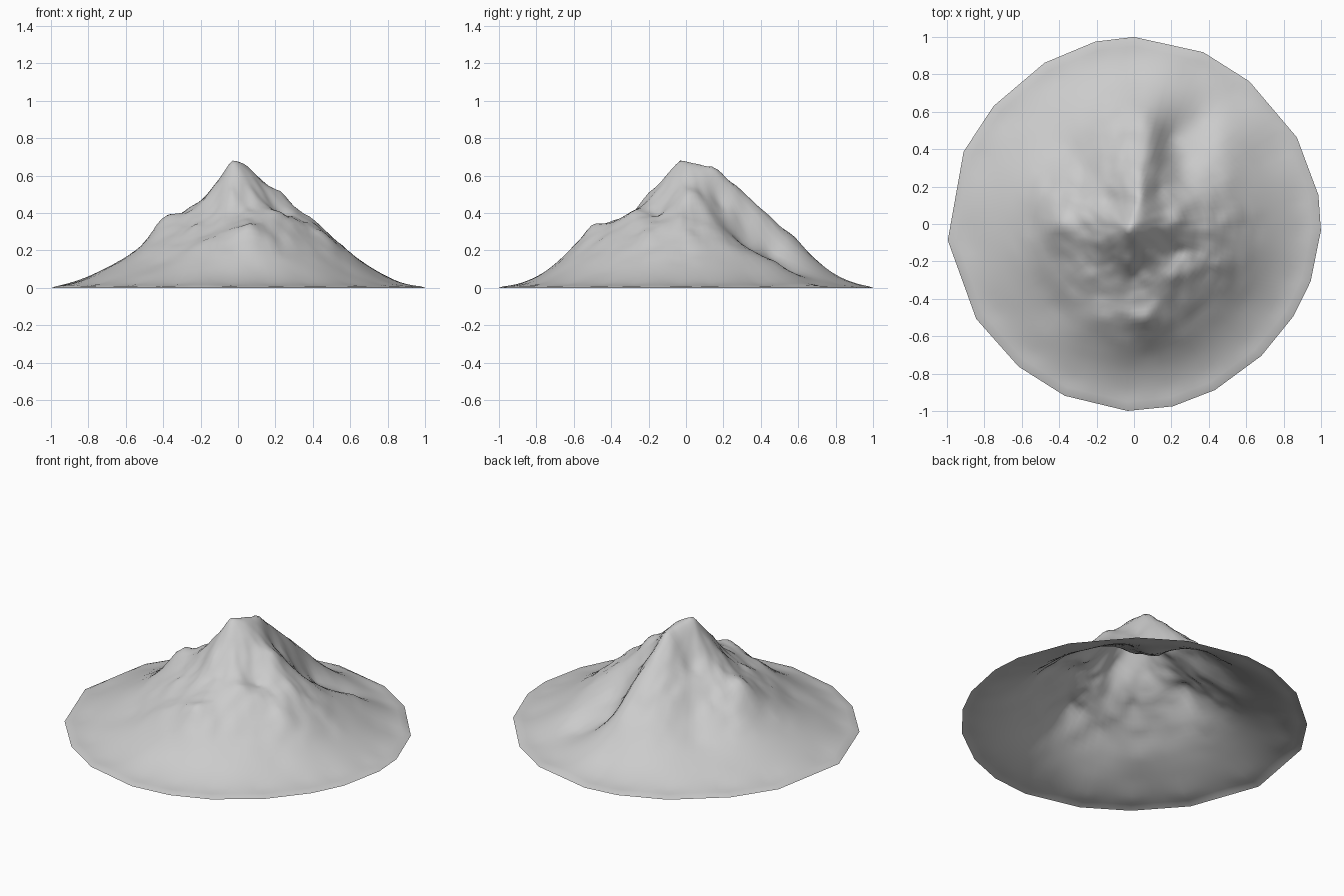
import bpy, bmesh, math
from mathutils import Vector, noise

old = bpy.data.objects.get("Cube")
if old:
    bpy.data.objects.remove(old, do_unlink=True)

# Crest and gully lines that shape the mountain, as x, y, height
PEAK = (-.03, -.03, .68)
LINES = {
    "north_ridge": [PEAK, (.03, .15, .64), (.05, .25, .55), (.08, .46, .36), (.08, .7, .15)],
    "north_gully": [(.13, .18, .47), (.2, .46, .17)],
    "northeast_valley": [(.25, .3, .24), (.36, .55, .08)],
    "east_ridge": [PEAK, (.22, .02, .52), (.38, .02, .36), (.48, 0, .3), (.58, 0, .2)],
    "northeast_buttress": [(.3, .04, .43), (.43, .32, .21), (.46, .48, .14)],
    "west_ridge": [PEAK, (-.18, 0, .48), (-.3, .03, .4), (-.4, 0, .38), (-.52, 0, .22)],
    "west_shelf": [(-.28, -.1, .38), (-.46, -.24, .21)],
    "northwest_face": [(-.1, .12, .5), (-.35, .4, .17)],
    "southwest_face": [(-.12, -.2, .42), (-.42, -.45, .13)],
    "south_cliff": [PEAK, (-.03, -.2, .5), (0, -.28, .4)],
    "cliff_foot": [(.1, -.14, .5), (.24, -.15, .39)],
    "south_shelf": [(.44, -.22, .3), (.2, -.27, .41), (.1, -.36, .37), (.06, -.5, .33),
                    (.08, -.7, .12)],
    "southeast_crest": [(.38, -.28, .29), (.58, -.43, .09)],
    "shelf_edge": [(-.16, -.52, .24), (.07, -.46, .34), (.3, -.46, .23)],
}

# Compass angles of the corners around the base outline
RIM_ANGLES = [9, 28, 51, 68, 90, 102, 119, 140, 157, 185,
              211, 231, 248, 268, 282, 296, 314, 330, 342, 358]


def rim_corner(degrees):
    a = math.radians(degrees)
    radius = .98 + .02 * math.cos(2 * a) ** 2
    return Vector((radius * math.cos(a), radius * math.sin(a), 0))


rim = [rim_corner(a) for a in RIM_ANGLES]


def gather_samples():
    """Ridge points, the midpoints between them, and rings on the lower skirt."""
    samples = {}

    def add(p):
        samples[(round(p.x, 3), round(p.y, 3))] = p.z

    for line in LINES.values():
        points = [Vector(p) for p in line]
        for p in points:
            add(p)
        for a, b in zip(points, points[1:]):
            add((a + b) / 2)
    for reach, height in ((.78, .07), (.9, .018), (1, .006)):
        for corner in rim:
            add(corner * reach + Vector((0, 0, height)))
    return [(x, y, z) for (x, y), z in samples.items()]


def kernel(dx, dy):
    return math.sqrt(dx * dx + dy * dy + .0002)


def solve(rows):
    """Gaussian elimination on rows that end with their right-hand side."""
    n = len(rows)
    for i in range(n):
        pivot = max(range(i, n), key=lambda r: abs(rows[r][i]))
        rows[i], rows[pivot] = rows[pivot], rows[i]
        for r in range(i + 1, n):
            f = rows[r][i] / rows[i][i]
            if f:
                rows[r] = [v - f * w for v, w in zip(rows[r], rows[i])]
    result = [0] * n
    for i in reversed(range(n)):
        known = sum(rows[i][j] * result[j] for j in range(i + 1, n))
        result[i] = (rows[i][n] - known) / rows[i][i]
    return result


samples = gather_samples()
weights = solve([[kernel(x - u, y - v) for u, v, _ in samples] + [z] for x, y, z in samples])


def height(x, y):
    """Interpolated slope with craggy detail that fades out towards the base."""
    z = sum(w * kernel(x - u, y - v) for w, (u, v, _) in zip(weights, samples))
    crag = noise.noise(Vector((x, y, 0)) * 9) + .6 * noise.noise(Vector((x, y, 1)) * 19)
    fade = max(0, min(1, (z - .1) * 5)) * max(0, min(1, (.72 - z) * 6))
    return max(.004, z + .016 * crag * fade)


# Mountain shell: rings shrinking from the faceted outline to the summit, open underneath
STEPS, RINGS = 5, 40
bm = bmesh.new()
summit = Vector(PEAK)
outline = [a.lerp(b, s / STEPS) for a, b in zip(rim, rim[1:] + rim[:1]) for s in range(STEPS)]
previous = None
for ring in range(RINGS, 0, -1):
    t = ring / RINGS
    loop = []
    for edge in outline:
        p = edge * t + summit * (1 - t)
        loop.append(bm.verts.new((p.x, p.y, 0 if ring == RINGS else height(p.x, p.y))))
    if previous:
        for i in range(len(loop)):
            j = (i + 1) % len(loop)
            bm.faces.new((previous[i], previous[j], loop[j], loop[i]))
    previous = loop
top = bm.verts.new(summit)
for i in range(len(previous)):
    bm.faces.new((previous[i], previous[(i + 1) % len(previous)], top))

mesh = bpy.data.meshes.new("mountain")
bm.to_mesh(mesh)
bm.free()
mesh.shade_smooth()

# Plain stone colour
stone = bpy.data.materials.new("light_grey_stone")
stone.use_nodes = True
colour = (.6, .6, .6, 1)
stone.diffuse_color = colour
stone.node_tree.nodes["Principled BSDF"].inputs["Base Color"].default_value = colour
mesh.materials.append(stone)

mountain = bpy.data.objects.new("mountain", mesh)
bpy.context.collection.objects.link(mountain)
